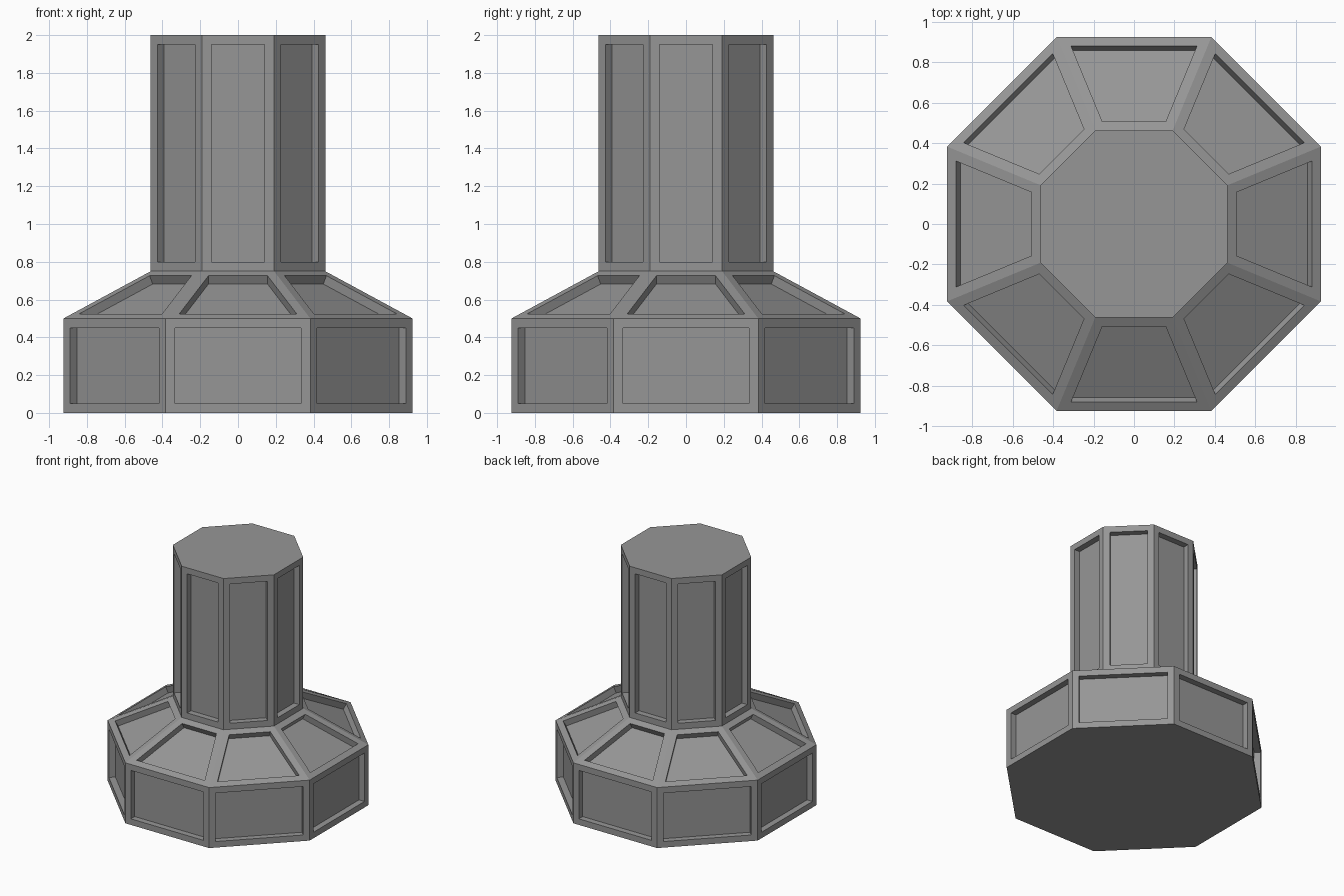
import bpy, bmesh
from math import pi, sin, cos

if "Cube" in bpy.data.objects:
    bpy.data.objects.remove(bpy.data.objects["Cube"])

SIDES = 8
PROFILE = [(1.0, 0.0), (1.0, 0.5), (0.5, 0.75), (0.5, 2.0)]  # radius, height
FRAME, DEPTH = 0.05, 0.05

bm = bmesh.new()

# Octagonal rings: base, shoulder and column in one shell
rings = []
for r, z in PROFILE:
    angles = [(i + 0.5) * 2 * pi / SIDES for i in range(SIDES)]
    rings.append([bm.verts.new((r * cos(a), r * sin(a), z)) for a in angles])

panels = []
for low, high in zip(rings, rings[1:]):
    for i in range(SIDES):
        j = (i + 1) % SIDES
        panels.append(bm.faces.new((low[i], low[j], high[j], high[i])))
bm.faces.new(list(reversed(rings[0])))
bm.faces.new(rings[-1])
bm.normal_update()

# Framed panels: inset every side face, then sink it straight inward
bmesh.ops.inset_individual(bm, faces=panels, thickness=FRAME, use_even_offset=True)
bm.normal_update()
sunk = bmesh.ops.extrude_discrete_faces(bm, faces=panels)["faces"]
bm.normal_update()
for face in sunk:
    bmesh.ops.translate(bm, verts=face.verts, vec=face.normal * -DEPTH)

bmesh.ops.recalc_face_normals(bm, faces=bm.faces)
mesh = bpy.data.meshes.new("panelled_pedestal")
bm.to_mesh(mesh)
bm.free()

# Dark grey finish
grey = bpy.data.materials.new("dark_grey")
grey.diffuse_color = (0.305, 0.305, 0.305, 1)
grey.use_nodes = True
grey.node_tree.nodes["Principled BSDF"].inputs["Base Color"].default_value = grey.diffuse_color
mesh.materials.append(grey)
bpy.context.collection.objects.link(bpy.data.objects.new("panelled_pedestal", mesh))
